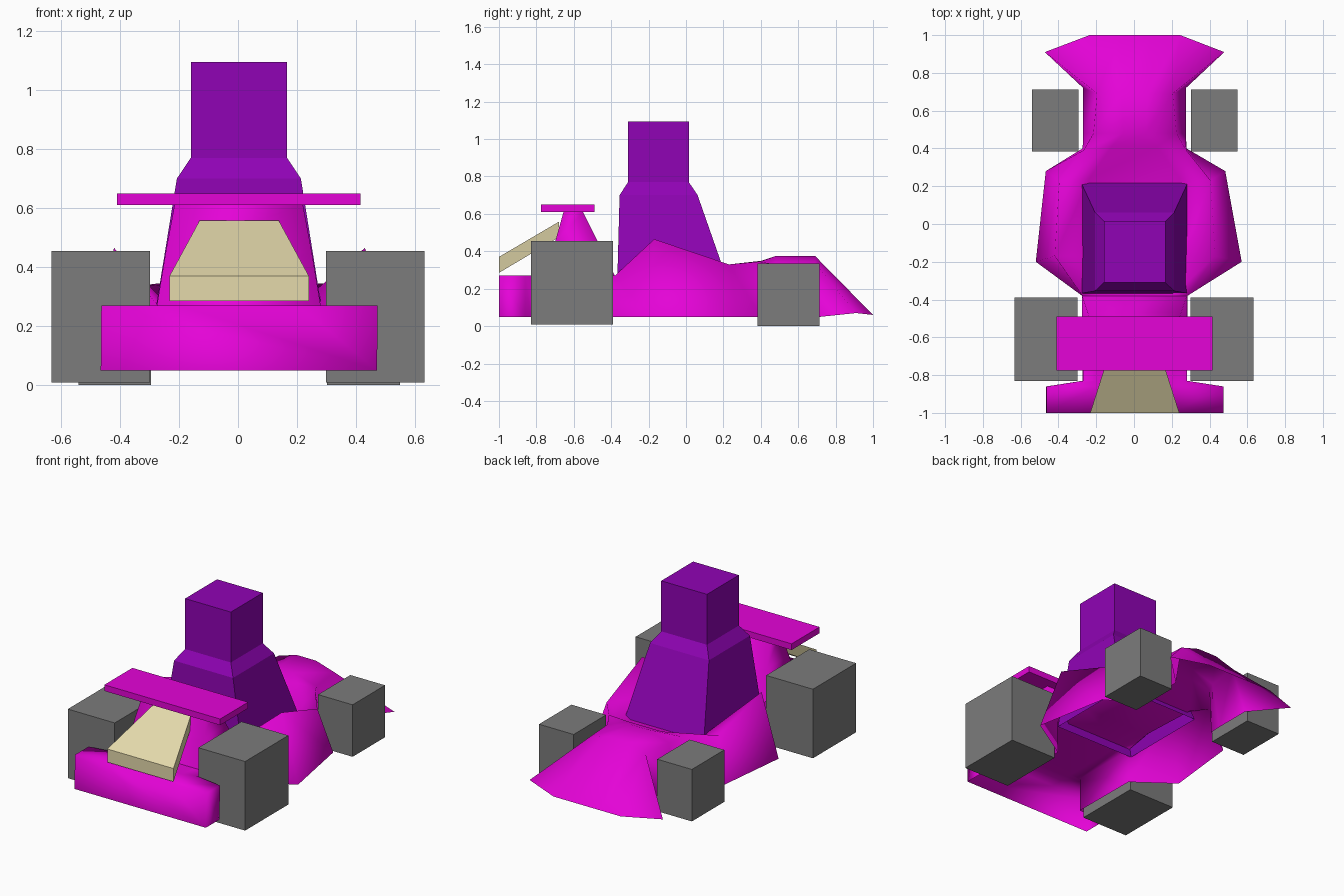
import bpy, bmesh, math

if "Cube" in bpy.data.objects:
    bpy.data.objects.remove(bpy.data.objects["Cube"])


def material(name, rgb):
    m = bpy.data.materials.new(name)
    m.diffuse_color = (*rgb, 1)
    m.use_nodes = True
    m.node_tree.nodes["Principled BSDF"].inputs["Base Color"].default_value = m.diffuse_color
    return m


MAGENTA = material("magenta", (0.78, 0.001, 0.68))
PURPLE = material("purple", (0.28, 0.001, 0.46))
GREY = material("grey", (0.20, 0.20, 0.20))
TAN = material("tan", (0.78, 0.70, 0.41))


def finish(name, bm, mat, smooth=None):
    bmesh.ops.remove_doubles(bm, verts=bm.verts, dist=0.0005)
    bmesh.ops.recalc_face_normals(bm, faces=bm.faces)
    # an open shell should face outwards: most area above looks up
    if sum(f.normal.z * f.calc_area() for f in bm.faces) < -0.01:
        bmesh.ops.reverse_faces(bm, faces=bm.faces)
    me = bpy.data.meshes.new(name)
    bm.to_mesh(me)
    bm.free()
    me.materials.append(mat)
    ob = bpy.data.objects.new(name, me)
    bpy.context.collection.objects.link(ob)
    if smooth:
        bpy.context.view_layer.objects.active = ob
        ob.select_set(True)
        bpy.ops.object.shade_smooth_by_angle(angle=math.radians(smooth))
        ob.select_set(False)
    return ob


def add_face(bm, verts):
    """Add a face, skipping repeated corners."""
    kept = []
    for v in verts:
        if all((v.co - k.co).length > 0.0005 for k in kept):
            kept.append(v)
    if len(kept) > 2:
        bm.faces.new(kept)


def loft(name, rings, mat, closed=True, caps=(True, True), smooth=None):
    bm = bmesh.new()
    rows = [[bm.verts.new(p) for p in r] for r in rings]
    n = len(rows[0])
    for a, b in zip(rows, rows[1:]):
        for i in range(n if closed else n - 1):
            j = (i + 1) % n
            add_face(bm, [a[i], a[j], b[j], b[i]])
    for cap, row in zip(caps, (rows[0], rows[-1])):
        if cap:
            add_face(bm, row)
    return finish(name, bm, mat, smooth)


def rect(z, x0, x1, y0, y1):
    return [(x0, y0, z), (x1, y0, z), (x1, y1, z), (x0, y1, z)]


def box(name, x, y, z, mat):
    return loft(name, [rect(z[0], *x, *y), rect(z[1], *x, *y)], mat)


# Open-bottomed body shell: bottom edge, rim and inner point per station
stations = [
    ((.468, -1.0, .05), (.468, -1.0, .27), (.20, -1.0, .27), .003),
    ((.468, -.86, .05), (.468, -.86, .27), (.20, -.86, .27), .003),
    ((.275, -.83, .05), (.275, -.83, .27), (.20, -.83, .27), .003),
    ((.278, -.38, .05), (.278, -.38, .27), (.20, -.38, .27), .003),
    ((.545, -.20, .05), (.425, -.17, .465), (.25, -.17, .28), .025),
    ((.475, .28, .05), (.40, .23, .33), (.24, .24, .255), .008),
    ((.275, .40, .05), (.272, .39, .345), (.12, .41, .35), .003),
    ((.272, .48, .05), (.22, .48, .33), (.06, .48, .375), .003),
    ((.272, .72, .05), (.20, .69, .335), (.07, .69, .375), .003),
    ((.475, .91, .07), (.20, .69, .335), (.07, .69, .375), .003),
    ((.475, .91, .07), (.24, 1.0, .06), (.08, 1.0, .06), .003),
]
rings = []
for bottom, rim, inner, shift in stations:
    half = [bottom, rim, inner]
    shifts = [shift, .005, .003]
    left = [(s - p[0], p[1], p[2]) for p, s in zip(half, shifts)]
    right = [(s + p[0], p[1], p[2]) for p, s in zip(half, shifts)]
    rings.append(left + right[::-1])
loft("body_shell", rings, MAGENTA, closed=False, caps=(True, False), smooth=180)

# Rear wing and its flared support
loft("wing_support", [rect(.27, -.275, .28, -.75, -.38),
                      rect(.45, -.245, .25, -.70, -.47),
                      rect(.61, -.215, .22, -.655, -.55)],
     MAGENTA, caps=(False, False), smooth=180)
box("rear_wing", (-.41, .415), (-.775, -.49), (.61, .65), MAGENTA)

# Sloped tapering engine block
loft("engine_block", [
    [(-.232, -1, .285), (.24, -1, .285), (.24, -1, .37), (-.232, -1, .37)],
    [(-.13, -.68, .475), (.138, -.68, .475), (.138, -.68, .558), (-.13, -.68, .558)],
], TAN)

# Driver: torso with sloping shoulders, and a block head
loft("driver_torso", [rect(.22, -.285, .29, -.368, .23),
                      rect(.70, -.207, .213, -.355, .062),
                      rect(.77, -.16, .166, -.31, .015)],
     PURPLE, caps=(False, True))
box("driver_head", (-.16, .166), (-.31, .015), (.77, 1.095), PURPLE)

# Block wheels
for side, s in (("left", -1), ("right", 1)):
    for end, x0, x1, y, z in (("rear", .298, .632, (-.83, -.39), (.01, .455)),
                              ("front", .298, .545, (.383, .713), (.0, .335))):
        off = .004 if end == "front" else 0
        xs = sorted((s * x0 + off, s * x1 + off))
        box(f"{end}_wheel_{side}", xs, y, z, GREY)
